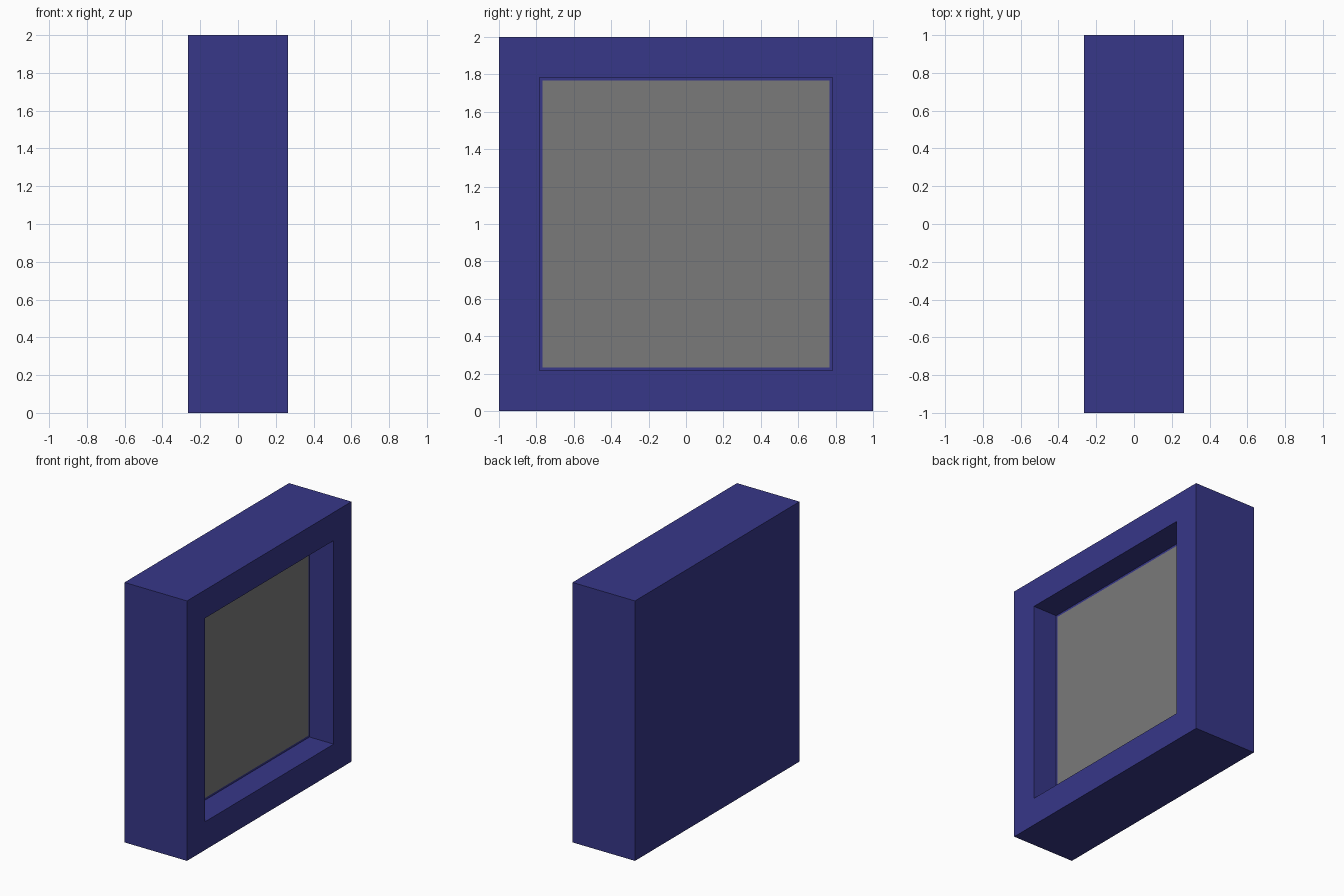
import bpy, bmesh
from mathutils import Vector

if "Cube" in bpy.data.objects:
    bpy.data.objects.remove(bpy.data.objects["Cube"])

HALF_X, HALF_Y, HEIGHT = 0.266, 1.0, 2.0
RIM, DEPTH, GAP = 0.217, 0.205, 0.016


def material(name, rgb):
    m = bpy.data.materials.new(name)
    m.diffuse_color = (*rgb, 1.0)
    m.use_nodes = True
    m.node_tree.nodes["Principled BSDF"].inputs["Base Color"].default_value = m.diffuse_color
    return m


blue = material("dark blue", (0.038, 0.038, 0.25))
grey = material("mid grey", (0.195, 0.195, 0.195))

# Square casing block
bm = bmesh.new()
bmesh.ops.create_cube(bm, size=1.0)
bmesh.ops.scale(bm, vec=(2 * HALF_X, 2 * HALF_Y, HEIGHT), verts=bm.verts)
bmesh.ops.translate(bm, vec=(0, 0, HEIGHT / 2), verts=bm.verts)
bm.normal_update()
panel = max(bm.faces, key=lambda f: f.normal.x)

# Recess in the right side: rim, then straight walls
bmesh.ops.inset_region(bm, faces=[panel], thickness=RIM, use_even_offset=True)
walls = bmesh.ops.extrude_discrete_faces(bm, faces=[panel])
panel = walls["faces"][0]
bmesh.ops.translate(bm, vec=Vector((-DEPTH, 0, 0)), verts=panel.verts)
bm.normal_update()

# Grey screen inset in the recess floor, with a thin blue border
bmesh.ops.inset_region(bm, faces=[panel], thickness=GAP, use_even_offset=True)
panel.material_index = 1

bmesh.ops.recalc_face_normals(bm, faces=bm.faces)
mesh = bpy.data.meshes.new("recessed_panel_casing")
bm.to_mesh(mesh)
bm.free()
mesh.materials.append(blue)
mesh.materials.append(grey)
casing = bpy.data.objects.new("recessed_panel_casing", mesh)
bpy.context.collection.objects.link(casing)
